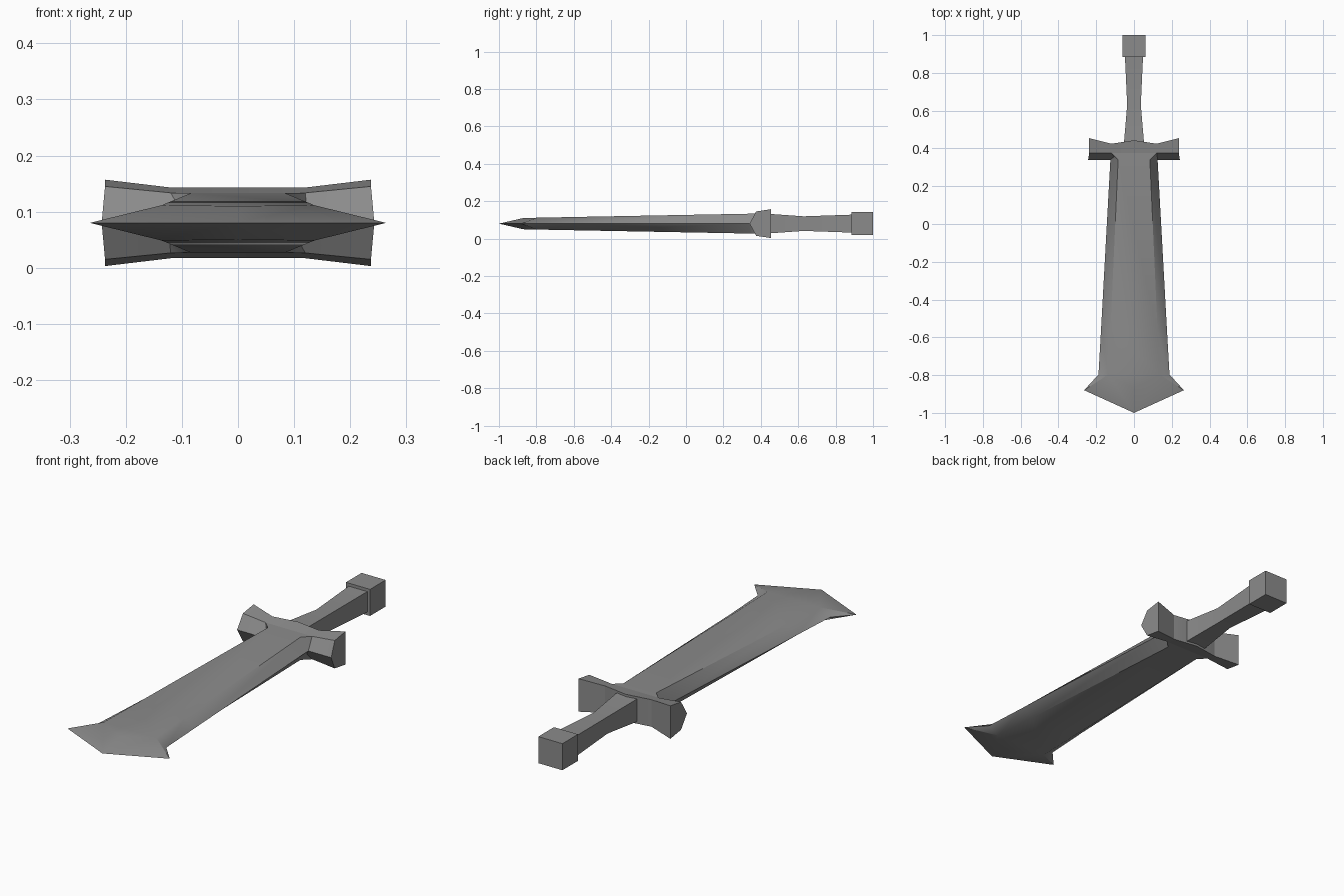
import bpy, bmesh, math

cube = bpy.data.objects.get("Cube")
if cube:
    bpy.data.objects.remove(cube)

MID = 0.08  # height of the sword's middle plane

steel = bpy.data.materials.new("dark_grey_steel")
steel.use_nodes = True
grey = (0.26, 0.26, 0.26, 1)
steel.diffuse_color = grey
steel.node_tree.nodes["Principled BSDF"].inputs["Base Color"].default_value = grey


def loft(bm, rings, cap_start=True, cap_end=True):
    """Skin a list of equal-length point rings and return their vertices."""
    rows = [[bm.verts.new(p) for p in ring] for ring in rings]
    for a, b in zip(rows, rows[1:]):
        for i in range(len(a)):
            j = (i + 1) % len(a)
            bm.faces.new((a[i], a[j], b[j], b[i]))
    if cap_start:
        bm.faces.new(rows[0])
    if cap_end:
        bm.faces.new(rows[-1])
    return rows


def finish(bm, name, angle):
    bmesh.ops.recalc_face_normals(bm, faces=bm.faces)
    mesh = bpy.data.meshes.new(name)
    bm.to_mesh(mesh)
    bm.free()
    mesh.materials.append(steel)
    obj = bpy.data.objects.new(name, mesh)
    obj.location.z = MID
    bpy.context.collection.objects.link(obj)
    bpy.ops.object.select_all(action='DESELECT')
    obj.select_set(True)
    bpy.context.view_layer.objects.active = obj
    bpy.ops.object.shade_smooth_by_angle(angle=math.radians(angle))


# Blade: bevelled six-sided section, flaring towards the tip
def blade_ring(y, w, f, t):
    return [(-w, y, 0), (-f, y, t), (f, y, t), (w, y, 0), (f, y, -t), (-f, y, -t)]


bm = bmesh.new()
rows = loft(bm, [blade_ring(0.375, 0.125, 0.12, 0.0535),
                 blade_ring(0.34, 0.125, 0.084, 0.053),
                 blade_ring(-0.57, 0.175, 0.125, 0.036),
                 blade_ring(-0.797, 0.188, 0.136, 0.0315)], cap_end=False)

# Pointed blade end with two swept-out corners
left, top_l, top_r, right, low_r, low_l = rows[-1]
tip = bm.verts.new((0, -1, 0))
corner_l = bm.verts.new((-0.264, -0.88, 0))
corner_r = bm.verts.new((0.264, -0.88, 0))
for side, a, b in ((1, top_l, top_r), (-1, low_l, low_r)):
    ridge = bm.verts.new((0, -0.87, 0.03 * side))
    bm.faces.new((a, b, ridge))
    for flat, edge, corner in ((a, left, corner_l), (b, right, corner_r)):
        bm.faces.new((flat, edge, corner))
        bm.faces.new((flat, corner, tip, ridge))
finish(bm, "blade", 38)


# Guard: ridged front, flat back, arms flaring at both ends
def guard_ring(x, x_top, back, z_front, z_back):
    return [(x, 0.34, 0), (x_top, 0.375, z_front), (x_top, back, z_back),
            (x_top, back, -z_back), (x_top, 0.375, -z_front)]


bm = bmesh.new()
arm = [(0.243, 0.237, 0.454, 0.065, 0.077), (0.125, 0.12, 0.425, 0.0535, 0.063)]
loft(bm, [guard_ring(-x, -xt, *rest) for x, xt, *rest in arm]
     + [guard_ring(0, 0, 0.443, 0.0535, 0.063)]
     + [guard_ring(*a) for a in reversed(arm)])
finish(bm, "guard", 20)


# Grip and pommel: square sections along the handle
def box_ring(y, w, t):
    return [(-w, y, -t), (w, y, -t), (w, y, t), (-w, y, t)]


bm = bmesh.new()
loft(bm, [box_ring(0.42, 0.054, 0.054), box_ring(0.63, 0.036, 0.039),
          box_ring(0.89, 0.048, 0.048)])
finish(bm, "grip", 20)

bm = bmesh.new()
loft(bm, [box_ring(0.885, 0.062, 0.062), box_ring(1.0, 0.062, 0.062)])
finish(bm, "pommel", 20)
